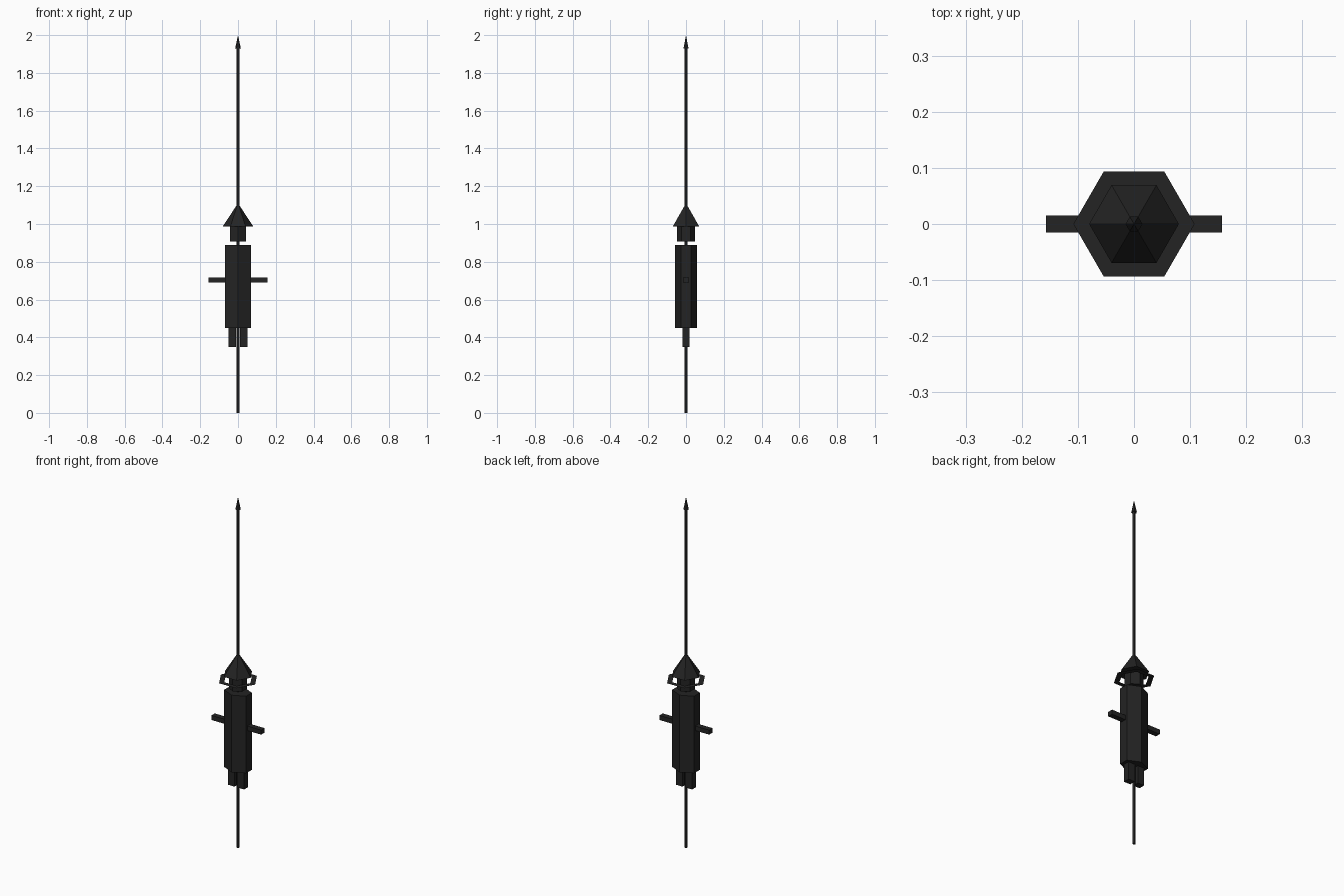
import bpy, bmesh, math

if "Cube" in bpy.data.objects:
    bpy.data.objects.remove(bpy.data.objects["Cube"])

black = bpy.data.materials.new("soot black")
black.diffuse_color = (0.017, 0.017, 0.017, 1)
black.use_nodes = True
black.node_tree.nodes["Principled BSDF"].inputs["Base Color"].default_value = black.diffuse_color


def finish(name, bm):
    bmesh.ops.recalc_face_normals(bm, faces=bm.faces)
    me = bpy.data.meshes.new(name)
    bm.to_mesh(me)
    bm.free()
    me.materials.append(black)
    ob = bpy.data.objects.new(name, me)
    bpy.context.collection.objects.link(ob)
    return ob


def hexagon(r, z, turn=0.0, sy=None):
    """Six points round the z axis; turn in degrees."""
    return [(r * math.cos(math.radians(60 * i + turn)),
             r * math.sin(math.radians(60 * i + turn)), z) for i in range(6)]


def prism(name, profile, z0, z1):
    """Extrude a flat outline from z0 to z1."""
    bm = bmesh.new()
    low = [bm.verts.new((x, y, z0)) for x, y in profile]
    high = [bm.verts.new((x, y, z1)) for x, y in profile]
    n = len(profile)
    bm.faces.new(low)
    bm.faces.new(high)
    for i in range(n):
        j = (i + 1) % n
        bm.faces.new((low[i], low[j], high[j], high[i]))
    return finish(name, bm)


def hex_cone(name, r, z0, z1):
    bm = bmesh.new()
    base = [bm.verts.new(p) for p in hexagon(r, z0)]
    tip = bm.verts.new((0, 0, z1))
    bm.faces.new(base)
    for i in range(6):
        bm.faces.new((base[i], base[(i + 1) % 6], tip))
    return finish(name, bm)


def box(x0, x1, y):
    return [(x0, -y), (x1, -y), (x1, y), (x0, y)]


# central rod and its pointed tip
prism("rod", [p[:2] for p in hexagon(0.009, 0)], 0.0, 1.95)
hex_cone("rod_tip", 0.015, 1.93, 2.0)

# conical cap, neck and thin flat collar ring
hex_cone("cap", 0.08, 0.988, 1.11)
prism("neck", [p[:2] for p in hexagon(0.048, 0, 30)], 0.907, 0.988)
bm = bmesh.new()
outer = [bm.verts.new(p) for p in hexagon(0.108, 0.957)]
inner = [bm.verts.new(p) for p in hexagon(0.078, 0.957)]
for i in range(6):
    j = (i + 1) % 6
    bm.faces.new((inner[i], outer[i], outer[j], inner[j]))
finish("collar_ring", bm)

# widened six-sided body with a ridge at front and back
prism("body", [(0, -0.058), (0.069, -0.026), (0.069, 0.026),
               (0, 0.058), (-0.069, 0.026), (-0.069, -0.026)], 0.45, 0.89)

# side arms and lower lugs, one pair each
for side, s in (("left", -1), ("right", 1)):
    prism(side + "_arm", box(s * 0.06, s * 0.157, 0.015), 0.69, 0.716)
    prism(side + "_lug", box(s * 0.01, s * 0.051, 0.018), 0.35, 0.45)
